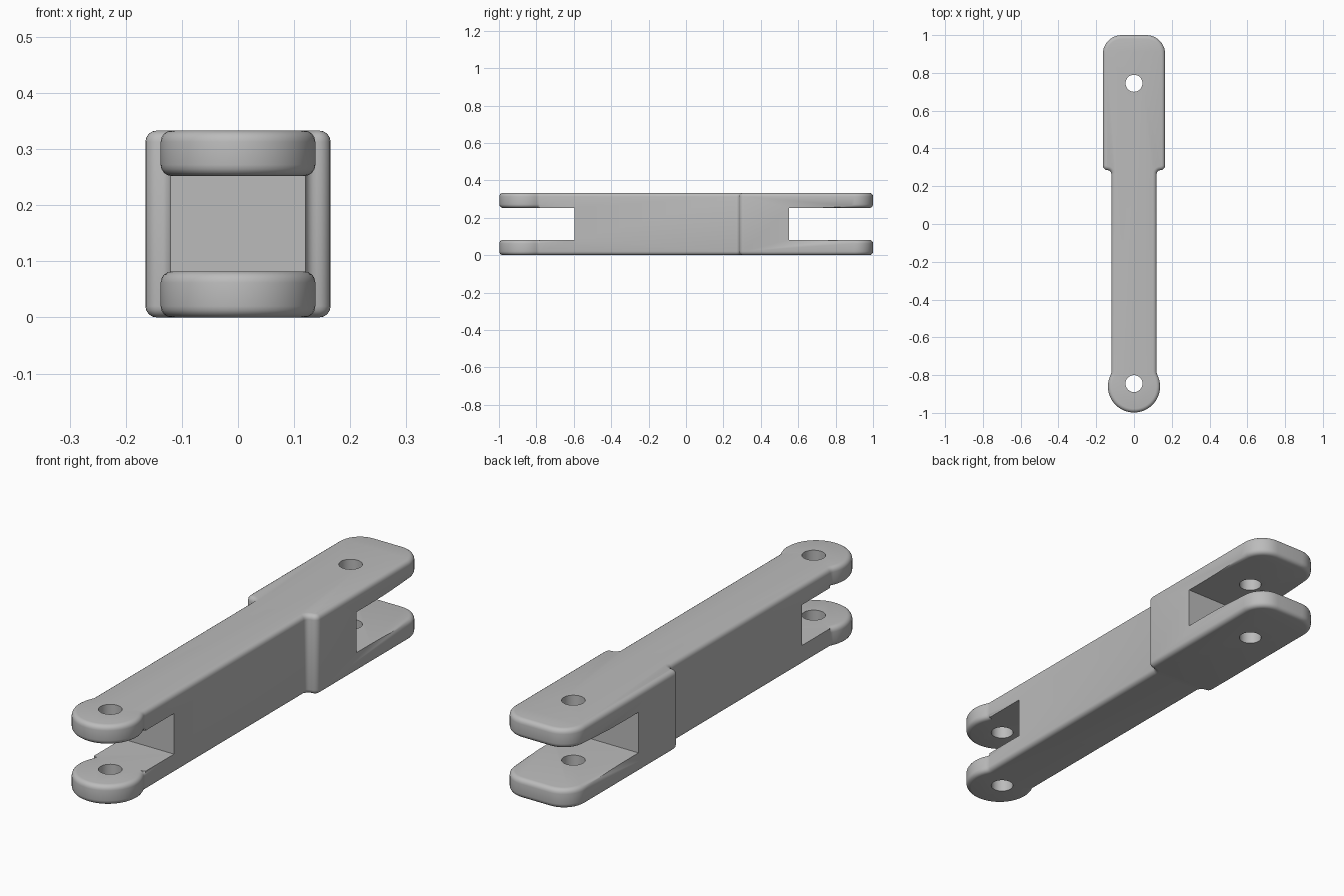
import bpy, bmesh
from math import radians, pi, sin, cos, atan2, sqrt
from mathutils import Vector

if "Cube" in bpy.data.objects:
    bpy.data.objects.remove(bpy.data.objects["Cube"])

HEIGHT = 0.333
SLOT_Z = (0.082, 0.252)
WALLS = (-0.595, 0.55)
NECK = 0.12
BULB_R, BULB_Y = 0.138, -0.86

grey = bpy.data.materials.new("plain grey")
grey.use_nodes = True
COLOR = (0.5, 0.5, 0.5, 1)
grey.diffuse_color = COLOR
grey.node_tree.nodes["Principled BSDF"].inputs["Base Color"].default_value = COLOR


def arc(cx, cy, r, a0, a1, n):
    steps = [a0 + (a1 - a0) * i / n for i in range(n + 1)]
    return [(cx + r * cos(a), cy + r * sin(a)) for a in steps]


def add_object(name, bm):
    bmesh.ops.recalc_face_normals(bm, faces=bm.faces)
    mesh = bpy.data.meshes.new(name)
    bm.to_mesh(mesh)
    bm.free()
    ob = bpy.data.objects.new(name, mesh)
    bpy.context.collection.objects.link(ob)
    mesh.materials.append(grey)
    return ob


def prism(name, points, z0, z1):
    bm = bmesh.new()
    face = bm.faces.new([bm.verts.new((x, y, z0)) for x, y in points])
    top = bmesh.ops.extrude_face_region(bm, geom=[face])["geom"]
    verts = [v for v in top if isinstance(v, bmesh.types.BMVert)]
    bmesh.ops.translate(bm, verts=verts, vec=Vector((0, 0, z1 - z0)))
    return add_object(name, bm)


def apply(ob, mod):
    bpy.context.view_layer.objects.active = ob
    bpy.ops.object.modifier_apply(modifier=mod.name)


def cut(ob, cutter):
    mod = ob.modifiers.new("cut", "BOOLEAN")
    mod.operation, mod.solver, mod.object = "DIFFERENCE", "EXACT", cutter
    apply(ob, mod)
    bpy.data.objects.remove(cutter)


# Outline of the +x half, from the wide end to the round end
half = arc(0.065, 0.9, 0.1, pi / 2, 0, 10)
half += arc(0.14, 0.31, 0.025, 0, -pi / 2, 5)
half += arc(0.14, 0.265, 0.02, pi / 2, pi, 5)
fillet = 0.04
dx = NECK + fillet
dy = sqrt((BULB_R + fillet) ** 2 - dx ** 2)
join = atan2(dy, dx)
half += arc(dx, BULB_Y + dy, fillet, pi, pi + join, 4)
half += arc(0, BULB_Y, BULB_R, join, -pi / 2, 20)[1:]
outline = half + [(-x, y) for x, y in reversed(half[:-1])]
link = prism("link_body", outline, 0, HEIGHT)

# Fork slots at both ends
for wall, end in zip(WALLS, (-1.2, 1.2)):
    box = [(-1, wall), (1, wall), (1, end), (-1, end)]
    cut(link, prism("slot_cutter", box, *SLOT_Z))

# Rounded rims: all level edges except those meeting the slot walls
bm = bmesh.new()
bm.from_mesh(link.data)


def on_wall(v):
    return any(abs(v.co.y - w) < 1e-4 for w in WALLS)


rims = [e for e in bm.edges
        if abs(e.verts[0].co.z - e.verts[1].co.z) < 1e-4
        and not any(on_wall(v) for v in e.verts)
        and e.calc_face_angle(0) > 1]
bmesh.ops.bevel(bm, geom=rims, offset=0.02, offset_type="OFFSET", segments=4,
                profile=0.5, affect="EDGES", clamp_overlap=False)
bm.to_mesh(link.data)
bm.free()

# Pin holes
for y in (-0.845, 0.745):
    cut(link, prism("hole_cutter", arc(0, y, 0.045, 0, 2 * pi, 32)[:-1], -0.1, HEIGHT + 0.1))

link.select_set(True)
bpy.context.view_layer.objects.active = link
bpy.ops.object.shade_smooth_by_angle(angle=radians(35))
